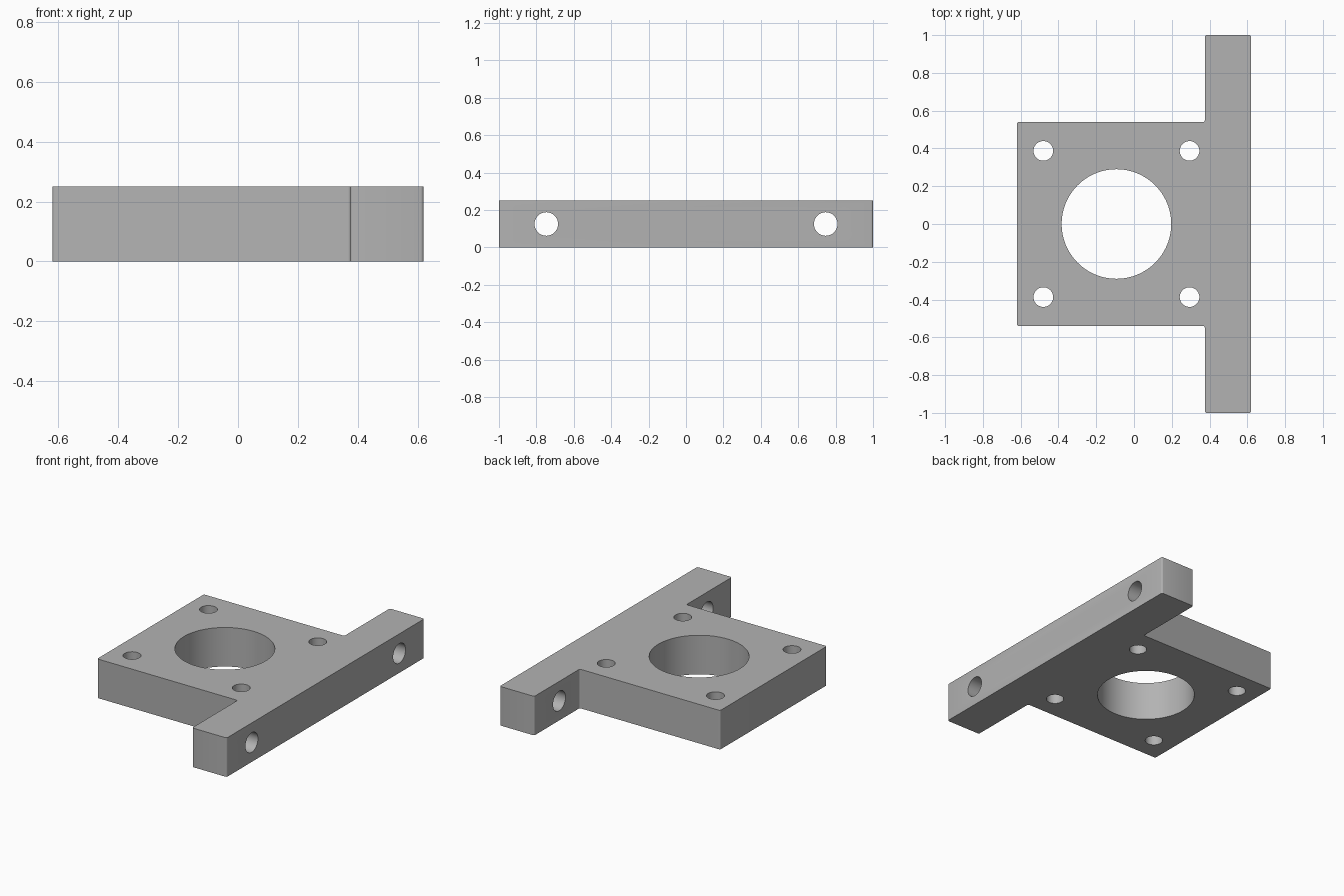
import bpy, bmesh, math

if "Cube" in bpy.data.objects:
    bpy.data.objects.remove(bpy.data.objects["Cube"], do_unlink=True)

HEIGHT = 0.25
LEFT, STEP, RIGHT = -0.62, 0.375, 0.62    # plate edge, bar inner face, bar outer face
PLATE_Y, BAR_Y = 0.54, 1.0
BORE_X, BOLT = -0.093, 0.387              # bore centre and bolt square half-size

grey = bpy.data.materials.new("plain grey")
grey.use_nodes = True
grey.diffuse_color = (0.45, 0.45, 0.45, 1)
grey.node_tree.nodes["Principled BSDF"].inputs["Base Color"].default_value = (0.45, 0.45, 0.45, 1)

# T-shaped body: plate and mounting bar in one outline, extruded upward
half = [(RIGHT, BAR_Y), (STEP, BAR_Y), (STEP, PLATE_Y), (LEFT, PLATE_Y)]
outline = half + [(x, -y) for x, y in reversed(half)]
bm = bmesh.new()
base = bm.faces.new([bm.verts.new((x, y, 0)) for x, y in outline])
top = bmesh.ops.extrude_face_region(bm, geom=[base])["geom"]
bmesh.ops.translate(bm, verts=[v for v in top if isinstance(v, bmesh.types.BMVert)],
                    vec=(0, 0, HEIGHT))
bmesh.ops.recalc_face_normals(bm, faces=bm.faces)
# Small rounds on the upright corners
upright = [e for e in bm.edges if abs(e.verts[0].co.z - e.verts[1].co.z) > 0.1]
bmesh.ops.bevel(bm, geom=upright, offset=0.01, segments=4, profile=0.5, affect='EDGES')
mesh = bpy.data.meshes.new("mounting_bracket")
bm.to_mesh(mesh)
bm.free()
bracket = bpy.data.objects.new("mounting_bracket", mesh)
bpy.context.collection.objects.link(bracket)
mesh.materials.append(grey)


def drill(name, location, radius, rotation=(0, 0, 0), sides=48):
    """Cut a round through hole in the bracket."""
    bpy.ops.mesh.primitive_cylinder_add(vertices=sides, radius=radius, depth=0.6,
                                        location=location, rotation=rotation)
    cutter = bpy.context.object
    cutter.name = name
    cutter.hide_render = True
    cutter.data.materials.append(grey)
    cut = bracket.modifiers.new(name, 'BOOLEAN')
    cut.operation = 'DIFFERENCE'
    cut.solver = 'EXACT'
    cut.object = cutter
    bpy.ops.object.select_all(action='DESELECT')
    bracket.select_set(True)
    bpy.context.view_layer.objects.active = bracket
    bpy.ops.object.modifier_apply(modifier=cut.name)
    bpy.data.objects.remove(cutter, do_unlink=True)


# Central bore, four bolt holes, and two cross holes through the bar
drill("bore_cutter", (BORE_X, 0, HEIGHT / 2), 0.29, sides=96)
for sy in (-1, 1):
    for sx in (-1, 1):
        drill("bolt_cutter", (BORE_X + sx * BOLT, sy * BOLT, HEIGHT / 2), 0.052)
    drill("cross_cutter", (0.5, sy * 0.747, HEIGHT / 2), 0.063, (0, math.pi / 2, 0))

bpy.ops.object.shade_smooth_by_angle(angle=math.radians(30))
